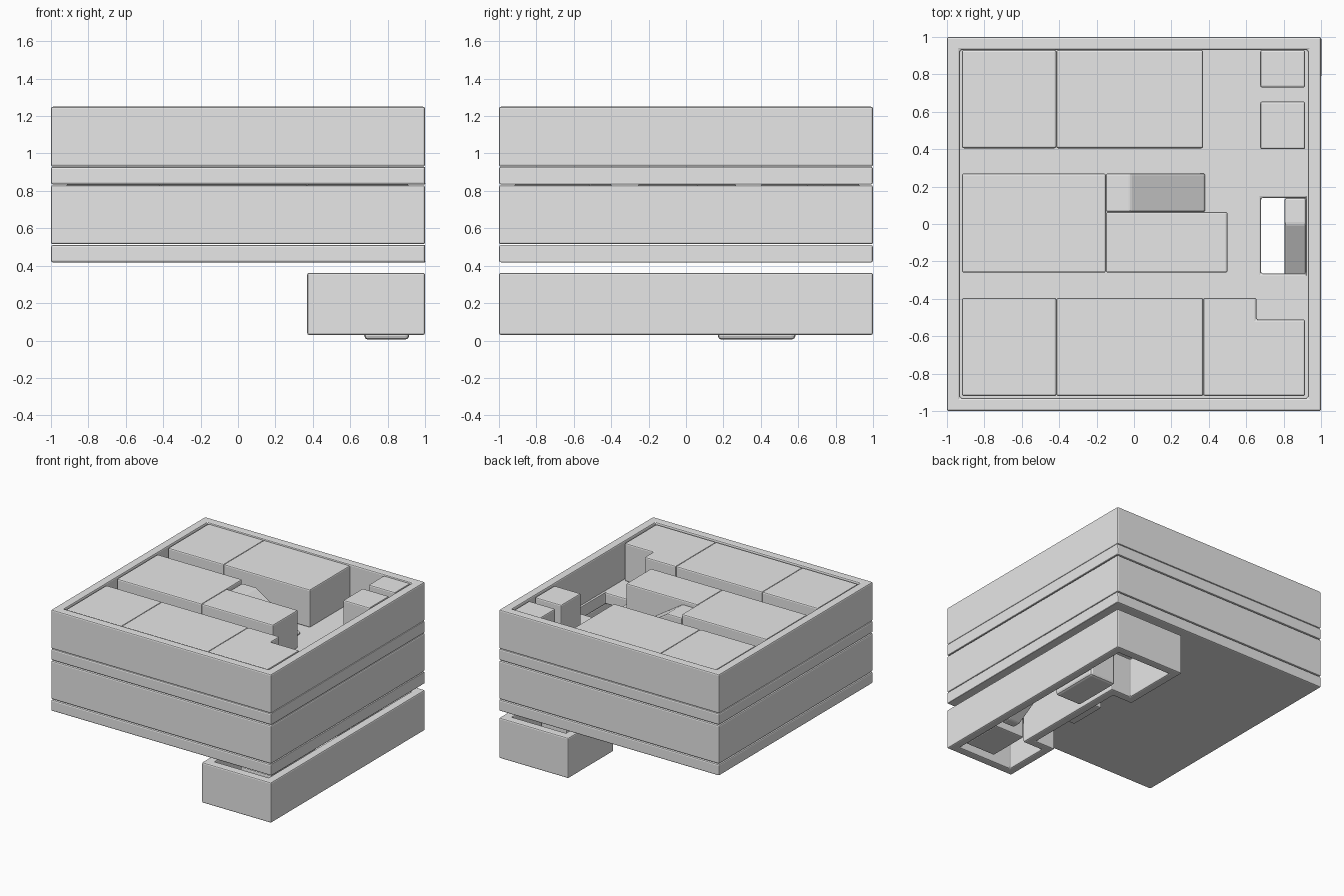
import bpy, bmesh

cube = bpy.data.objects.get("Cube")
if cube:
    bpy.data.objects.remove(cube, do_unlink=True)

grey = bpy.data.materials.new("plain_grey")
grey.use_nodes = True
grey.diffuse_color = (0.8, 0.8, 0.8, 1)
grey.node_tree.nodes["Principled BSDF"].inputs["Base Color"].default_value = (0.8, 0.8, 0.8, 1)


def finish(name, bm, bevel=0.01):
    """Turn a bmesh into a softly bevelled grey object."""
    bmesh.ops.recalc_face_normals(bm, faces=bm.faces)
    mesh = bpy.data.meshes.new(name)
    bm.to_mesh(mesh)
    bm.free()
    mesh.materials.append(grey)
    obj = bpy.data.objects.new(name, mesh)
    bpy.context.collection.objects.link(obj)
    if bevel:
        mod = obj.modifiers.new("soft_edges", 'BEVEL')
        mod.width = bevel
        mod.segments = 2
        mod.limit_method = 'ANGLE'
    return obj


def prism(name, points, axis, low, high, bevel=0.01):
    """Extrude a closed outline along one axis."""
    bm = bmesh.new()

    def place(p, d):
        c = list(p)
        c.insert(axis, d)
        return bm.verts.new(c)
    face = bm.faces.new([place(p, low) for p in points])
    new = bmesh.ops.extrude_face_region(bm, geom=[face])["geom"]
    move = [0, 0, 0]
    move[axis] = high - low
    bmesh.ops.translate(bm, vec=move, verts=[v for v in new if isinstance(v, bmesh.types.BMVert)])
    return finish(name, bm, bevel)


def rect(x0, x1, y0, y1):
    return [(x0, y0), (x1, y0), (x1, y1), (x0, y1)]


def box(name, x, y, z, bevel=0.01):
    return prism(name, rect(*x, *y), 2, *z, bevel)


def wall_ring(name, outer, inner, z0, z1):
    """Closed wall between two matching outlines."""
    bm = bmesh.new()
    loops = [[bm.verts.new((*p, z)) for p in line]
             for line, z in ((outer, z0), (outer, z1), (inner, z1), (inner, z0))]
    n = len(outer)
    for k in range(4):
        a, b = loops[k], loops[(k + 1) % 4]
        for i in range(n):
            j = (i + 1) % n
            bm.faces.new((a[i], a[j], b[j], b[i]))
    return finish(name, bm)


# Floor slabs, each with the stairwell opening
well = box("stairwell_cutter", (0.68, 0.92), (-0.265, 0.14), (0.3, 1.0), 0)
well.hide_render = True
well.hide_viewport = True
for name, z in (("lower_slab", (0.418, 0.51)), ("upper_slab", (0.835, 0.928))):
    slab = box(name, (-1, 1), (-1, 1), z)
    cut = slab.modifiers.new("stairwell", 'BOOLEAN')
    cut.object = well
    cut.solver = 'EXACT'
    slab.modifiers.move(1, 0)

# Rooms repeated on both upper storeys
rooms = {
    "back_left_room": (-0.92, -0.415, 0.405, 0.93),
    "back_middle_room": (-0.415, 0.37, 0.405, 0.93),
    "centre_room": (-0.92, -0.15, -0.26, 0.27),
    "centre_small_room": (-0.15, 0.5, -0.26, 0.065),
    "front_left_room": (-0.92, -0.415, -0.92, -0.395),
    "front_middle_room": (-0.415, 0.37, -0.92, -0.395),
    "corner_shaft": (0.675, 0.915, 0.73, 0.93),
    "side_shaft": (0.675, 0.915, 0.4, 0.655),
}
front_corner = [(0.37, -0.92), (0.915, -0.92), (0.915, -0.51),
                (0.655, -0.51), (0.655, -0.395), (0.37, -0.395)]

for level, z0, z1 in (("middle", 0.515, 0.83), ("top", 0.93, 1.25)):
    wall_ring(level + "_walls", rect(-1, 1, -1, 1), rect(-0.93, 0.93, -0.93, 0.93), z0, z1)
    room_top = z1 - 0.008 if level == "top" else z1 + 0.005
    for name, r in rooms.items():
        prism(level + "_" + name, rect(*r), 2, z0, room_top)
    prism(level + "_front_corner_room", front_corner, 2, z0, room_top)
    # Stair ramp with a landing, in side profile
    prism(level + "_stair", [(-0.15, z0), (0.38, z0), (0.38, z0 + 0.02),
                             (-0.02, z1 - 0.04), (-0.15, z1 - 0.04)], 1, 0.065, 0.27, 0.015)

# Basement walls, stepped in along the inner side
basement_outer = [(0.37, -1), (1, -1), (1, 1), (0.37, 1),
                  (0.37, 0.41), (0.55, 0.41), (0.55, -0.49), (0.37, -0.49)]
basement_inner = [(0.44, -0.93), (0.93, -0.93), (0.93, 0.93), (0.44, 0.93),
                  (0.44, 0.48), (0.62, 0.48), (0.62, -0.56), (0.44, -0.56)]
wall_ring("basement_walls", basement_outer, basement_inner, 0.03, 0.362)

# Basement fittings
box("basement_back_block", (0.675, 0.915), (0.17, 0.585), (0.005, 0.35), 0.02)
box("basement_front_block", (0.64, 0.915), (-0.88, -0.53), (0.05, 0.35))
box("recess_box", (0.42, 0.55), (-0.2, 0.12), (0.1, 0.2))
prism("basement_stair", [(0.14, 0.36), (0.0, 0.36), (-0.45, 0.09), (-0.45, 0.04),
                         (-0.38, 0.04), (0.02, 0.28), (0.14, 0.28)], 0, 0.805, 0.92, 0.012)
